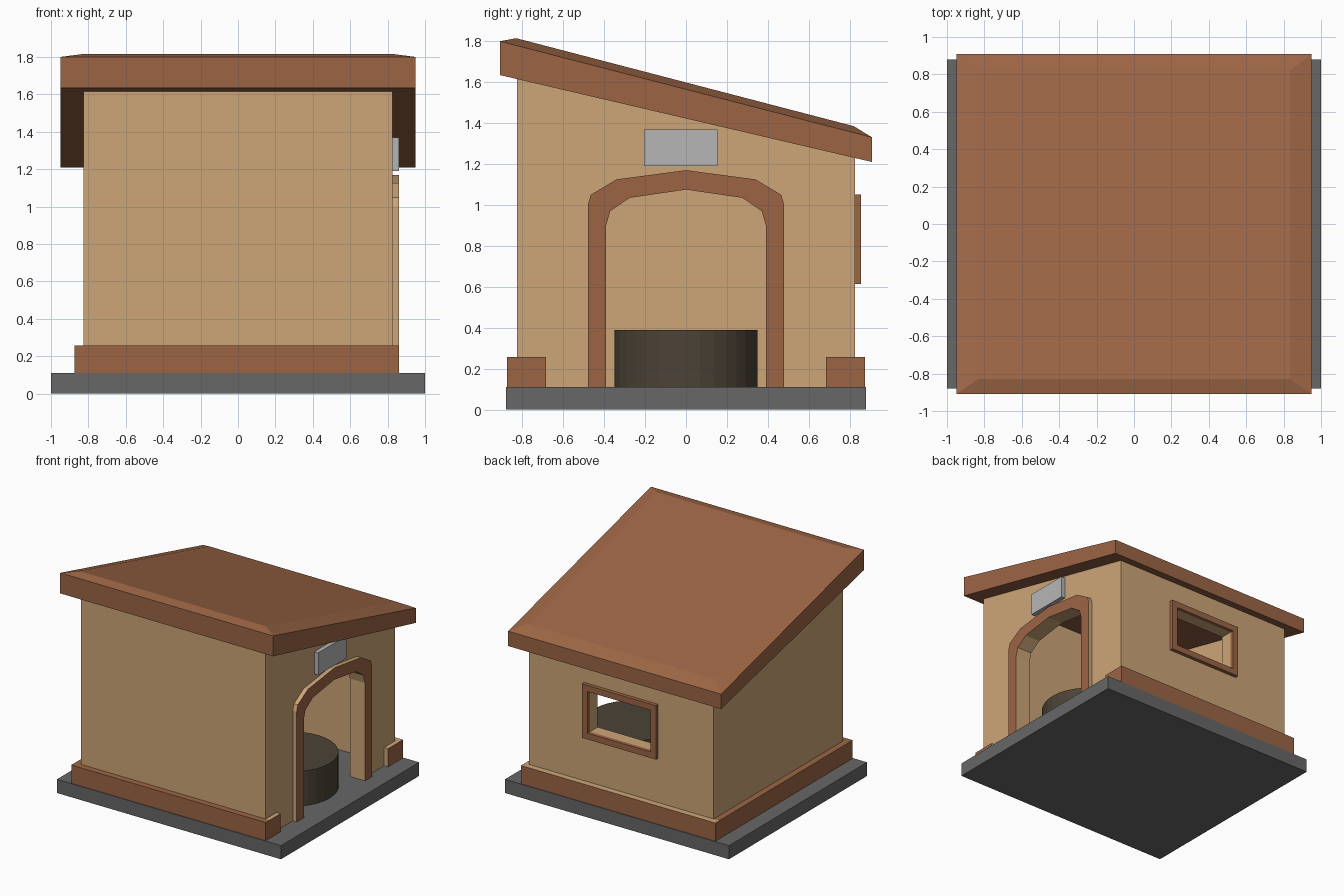
import bpy, bmesh, math
from mathutils import Vector

if "Cube" in bpy.data.objects:
    bpy.data.objects.remove(bpy.data.objects["Cube"])


def material(name, r, g, b):
    lin = [((c / 255 + 0.055) / 1.055) ** 2.4 for c in (r, g, b)] + [1.0]
    m = bpy.data.materials.new(name)
    m.use_nodes = True
    m.diffuse_color = lin
    m.node_tree.nodes["Principled BSDF"].inputs["Base Color"].default_value = lin
    return m


TAN = material("tan wall", 205, 166, 120)
BROWN = material("brown wood", 156, 101, 69)
GREY = material("grey slab", 103, 103, 103)
PLATE = material("light grey plate", 182, 182, 182)
DARK = material("dark cushion", 76, 67, 54)


def finish(name, bm, mats):
    bmesh.ops.recalc_face_normals(bm, faces=bm.faces)
    mesh = bpy.data.meshes.new(name)
    bm.to_mesh(mesh)
    bm.free()
    for m in mats:
        mesh.materials.append(m)
    obj = bpy.data.objects.new(name, mesh)
    bpy.context.collection.objects.link(obj)
    return obj


def loft(name, rings, mats, caps=True):
    """Skin rings of equal point count; without caps the rings close on themselves."""
    bm = bmesh.new()
    loops = [[bm.verts.new(p) for p in ring] for ring in rings]
    n = len(loops[0])
    pairs = list(zip(loops, loops[1:]))
    if caps:
        bm.faces.new(loops[0])
        bm.faces.new(loops[-1])
    else:
        pairs.append((loops[-1], loops[0]))
    for a, b in pairs:
        for i in range(n):
            j = (i + 1) % n
            bm.faces.new((a[i], a[j], b[j], b[i]))
    return finish(name, bm, mats)


def prism_x(name, profile, x0, x1, mats):
    return loft(name, [[(x, y, z) for y, z in profile] for x in (x0, x1)], mats)


def box(name, x, y, z, mats):
    return prism_x(name, [(y[0], z[0]), (y[1], z[0]), (y[1], z[1]), (y[0], z[1])], *x, mats)


def paint(obj, index, rule):
    for f in obj.data.polygons:
        if rule(f.normal):
            f.material_index = index


def mirror_profile(half):
    """Half profile from bottom to apex on y = 0, completed on the other side."""
    return half + [(-y, z) for y, z in half[-2::-1]]


FLOOR = 0.11
WALL = 0.825
INNER = 0.725

# Ground slab
box("base_slab", (-1, 1), (-0.88, 0.88), (0, FLOOR), [GREY])

# Hollow walls with a sloped top, a doorway and a rear window
door = mirror_profile([(0.39, FLOOR), (0.39, 0.9), (0.37, 0.97), (0.275, 1.035), (0, 1.075)])
walls = prism_x("walls", [(-WALL, FLOOR), (WALL, FLOOR), (WALL, 1.24), (-WALL, 1.63)],
                -WALL, WALL, [TAN])
door_cut = [(y, z if z > FLOOR else 0) for y, z in door]
cutters = [
    box("room_cutter", (-INNER, INNER), (-INNER, INNER), (0, 2), [TAN]),
    prism_x("door_cutter", door_cut, 0.6, 1, [TAN]),
    box("window_cutter", (-0.28, 0.28), (0.6, 1), (0.665, 1.0), [TAN]),
]
bpy.context.view_layer.objects.active = walls
for cutter in cutters:
    cutter.hide_render = True
    mod = walls.modifiers.new("opening", "BOOLEAN")
    mod.operation = "DIFFERENCE"
    mod.solver = "EXACT"
    mod.object = cutter
    bpy.ops.object.modifier_apply(modifier=mod.name)
    bpy.data.objects.remove(cutter)

# Door arch: brown face, tan edges
outer = mirror_profile([(0.48, FLOOR), (0.48, 1.0), (0.465, 1.05), (0.34, 1.125), (0, 1.17)])
arch = prism_x("door_arch", outer + door[::-1], WALL, 0.86, [TAN, BROWN])
paint(arch, 1, lambda n: n.x > 0.9)


# Window frame on the back
def rect(w, z0, z1, y):
    return [(-w, y, z0), (w, y, z0), (w, y, z1), (-w, y, z1)]


loft("window_frame", [rect(0.33, 0.615, 1.05, WALL), rect(0.33, 0.615, 1.05, 0.855),
                      rect(0.28, 0.665, 1.0, 0.855), rect(0.28, 0.665, 1.0, WALL)],
     [BROWN], caps=False)

# Skirting boards around three sides, with short returns beside the door
SKIRT = (FLOOR, 0.257)
box("front_skirting", (-0.875, 0.86), (-0.875, -WALL), SKIRT, [BROWN])
back = box("back_skirting", (-0.875, 0.86), (WALL, 0.875), SKIRT, [BROWN, TAN])
paint(back, 1, lambda n: n.z > 0.9)
box("side_skirting", (-0.875, -WALL), (-WALL, WALL), SKIRT, [BROWN])
for side, label in ((-1, "front"), (1, "back")):
    ret = box(label + "_skirting_return", (WALL, 0.86),
              sorted((side * 0.685, side * WALL)), SKIRT, [BROWN, TAN])
    paint(ret, 1, lambda n: n.z > 0.9 or n.y * side < -0.9)


# Sloped roof slab with a shallow chamfered top
def sloped(w, y0, z0, y1, z1):
    return [(-w, y0, z0), (w, y0, z0), (w, y1, z1), (-w, y1, z1)]


loft("roof", [sloped(0.95, -0.91, 1.635, 0.91, 1.21),
              sloped(0.95, -0.91, 1.80, 0.91, 1.33),
              sloped(0.835, -0.83, 1.815, 0.82, 1.385)], [BROWN])

# Blank plate above the door
box("door_plate", (WALL, 0.86), (-0.205, 0.155), (1.19, 1.37), [PLATE])

# Round cushion inside the doorway
turns = [2 * math.pi * i / 32 for i in range(32)]
loft("cushion", [[(0.47 + 0.35 * math.cos(a), 0.35 * math.sin(a), z) for a in turns]
                 for z in (FLOOR, 0.39)], [DARK])
